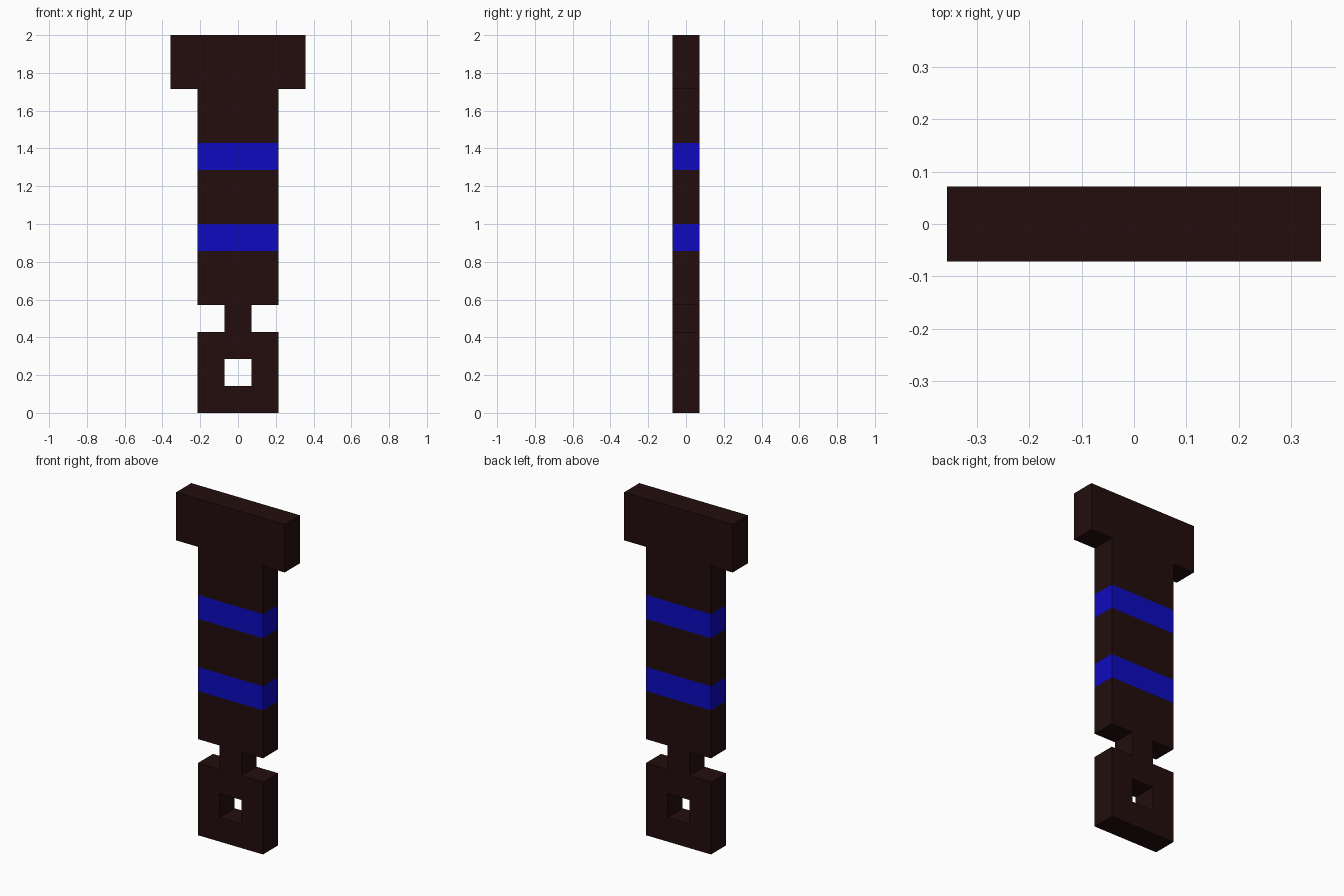
import bpy, bmesh
from mathutils import Vector

cube = bpy.data.objects.get("Cube")
if cube:
    bpy.data.objects.remove(cube, do_unlink=True)

U = 2 / 14  # one block; the whole model is 14 blocks tall and 1 block thick


def material(name, rgb):
    m = bpy.data.materials.new(name)
    m.use_nodes = True
    m.diffuse_color = (*rgb, 1)
    bsdf = m.node_tree.nodes["Principled BSDF"]
    bsdf.inputs["Base Color"].default_value = (*rgb, 1)
    bsdf.inputs["Roughness"].default_value = 0.9
    return m


DARK = material("dark brown", (0.016, 0.004, 0.0037))
BLUE = material("deep blue", (0.004, 0.003, 0.52))


def slab(name, xs, zs, hole=None, bands=()):
    """Flat slab on block lines xs by zs, with an optional open cell and blue rows."""
    bm = bmesh.new()
    grid = [[bm.verts.new((x * U, -U / 2, z * U)) for x in xs] for z in zs]
    for r in range(len(zs) - 1):
        for c in range(len(xs) - 1):
            if (c, r) != hole:
                f = bm.faces.new((grid[r][c], grid[r][c + 1],
                                  grid[r + 1][c + 1], grid[r + 1][c]))
    # Thicken towards the back, keeping the front faces
    ext = bmesh.ops.extrude_face_region(bm, geom=bm.faces[:], use_keep_orig=True)
    back = [g for g in ext["geom"] if isinstance(g, bmesh.types.BMVert)]
    bmesh.ops.translate(bm, verts=back, vec=Vector((0, U, 0)))
    bmesh.ops.recalc_face_normals(bm, faces=bm.faces[:])
    # Blue rows by height
    for f in bm.faces:
        z = f.calc_center_median().z / U
        if abs(f.normal.z) < 0.5 and any(lo < z < hi for lo, hi in bands):
            f.material_index = 1
    mesh = bpy.data.meshes.new(name)
    bm.to_mesh(mesh)
    bm.free()
    mesh.materials.append(DARK)
    if bands:
        mesh.materials.append(BLUE)
    ob = bpy.data.objects.new(name, mesh)
    bpy.context.collection.objects.link(ob)
    return ob


# Square ring with an open middle at the foot
slab("end_ring", (-1.5, -0.5, 0.5, 1.5), (0, 1, 2, 3), hole=(1, 1))
# Narrow link between ring and shaft
slab("neck", (-0.5, 0.5), (3, 4))
# Shaft with two blue bands
slab("banded_shaft", (-1.5, 1.5), (4, 6, 7, 9, 10, 12), bands=((6, 7), (9, 10)))
# Wide crosspiece on top
slab("crosspiece", (-2.5, 2.5), (12, 14))
